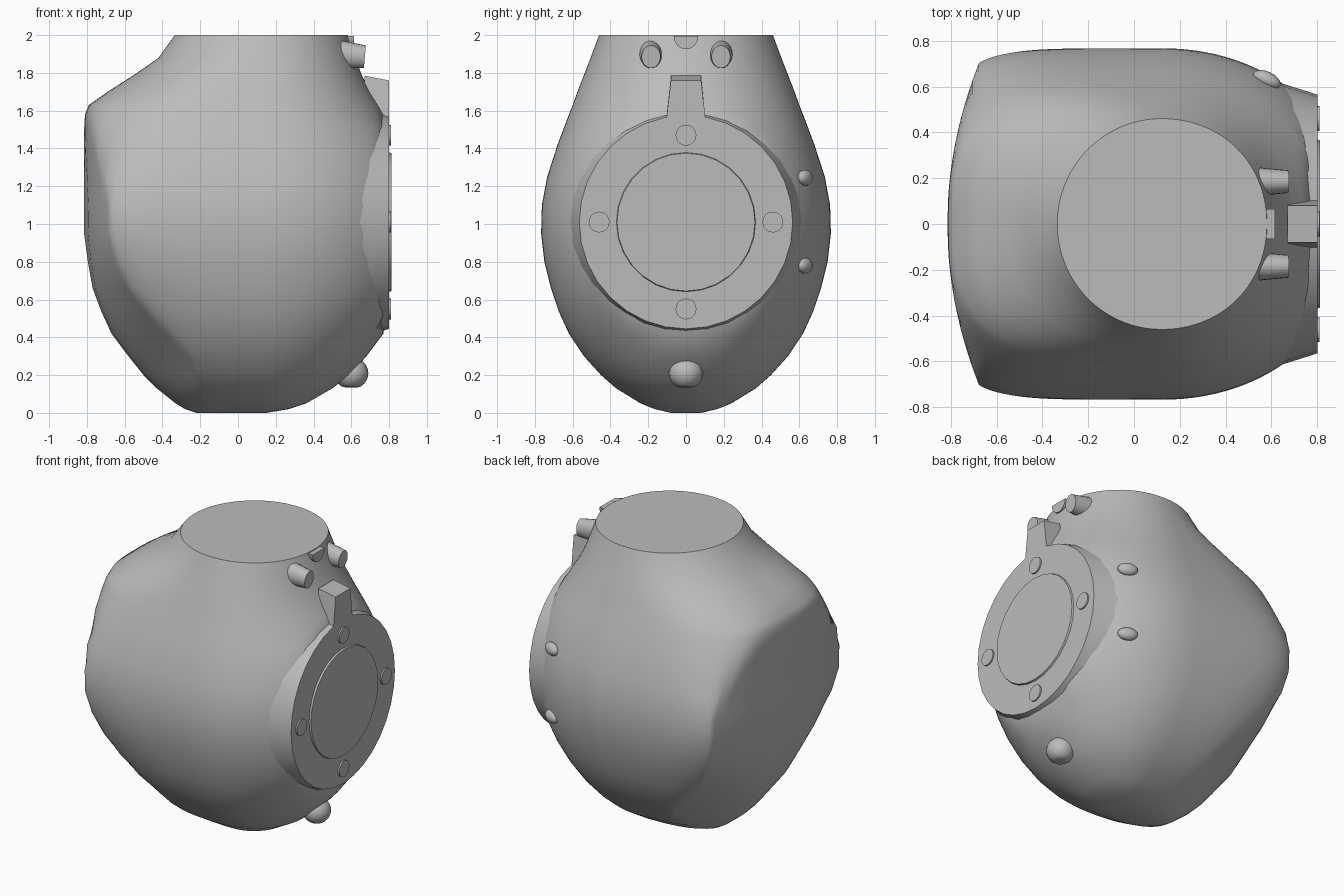
import bpy, bmesh
from math import sin, cos, pi, radians, copysign
from mathutils import Matrix

if "Cube" in bpy.data.objects:
    bpy.data.objects.remove(bpy.data.objects["Cube"])

# One plain grey casting material
GREY = (0.5, 0.5, 0.5, 1)
mat = bpy.data.materials.new("casting_grey")
mat.use_nodes = True
mat.diffuse_color = GREY
mat.node_tree.nodes["Principled BSDF"].inputs["Base Color"].default_value = GREY


def finish(name, bm, angle=35):
    bmesh.ops.recalc_face_normals(bm, faces=bm.faces[:])
    mesh = bpy.data.meshes.new(name)
    bm.to_mesh(mesh)
    bm.free()
    mesh.materials.append(mat)
    ob = bpy.data.objects.new(name, mesh)
    bpy.context.collection.objects.link(ob)
    bpy.ops.object.select_all(action="DESELECT")
    ob.select_set(True)
    bpy.context.view_layer.objects.active = ob
    bpy.ops.object.shade_smooth_by_angle(angle=radians(angle))
    return ob


def loft(name, rings):
    """Skin a stack of equal-length point rings and cap both ends."""
    bm = bmesh.new()
    rows = [[bm.verts.new(p) for p in ring] for ring in rings]
    n = len(rows[0])
    for a, b in zip(rows, rows[1:]):
        for i in range(n):
            j = (i + 1) % n
            bm.faces.new((a[i], a[j], b[j], b[i]))
    bm.faces.new(rows[0])
    bm.faces.new(rows[-1])
    return finish(name, bm)


def x_cone(name, x0, x1, r0, r1, y, z, segs=24, tall=1, tilt=0):
    """Cylinder or frustum along x."""
    bm = bmesh.new()
    m = (Matrix.Translation(((x0 + x1) / 2, y, z))
         @ Matrix.Rotation(radians(90 + tilt), 4, "Y")
         @ Matrix.Diagonal((tall, 1, 1, 1)))
    bmesh.ops.create_cone(bm, cap_ends=True, segments=segs, radius1=r0,
                          radius2=r1, depth=x1 - x0, matrix=m)
    return finish(name, bm)


def ball(name, centre, radii, turn=0, floor=None):
    bm = bmesh.new()
    m = (Matrix.Translation(centre) @ Matrix.Rotation(radians(turn), 4, "Z")
         @ Matrix.Diagonal((*radii, 1)))
    bmesh.ops.create_uvsphere(bm, u_segments=20, v_segments=12, radius=1, matrix=m)
    if floor is not None:
        for v in bm.verts:
            v.co.z = max(v.co.z, floor)
    return finish(name, bm)


# Housing: stacked sections (height, left x, right reach, half width, left squareness)
SECTIONS = [
    (0.00, -0.22, 0.15, 0.08, 2.5), (0.02, -0.28, 0.27, 0.165, 2.5),
    (0.05, -0.33, 0.36, 0.24, 2.5), (0.13, -0.43, 0.50, 0.37, 2.6),
    (0.20, -0.50, 0.59, 0.45, 2.8), (0.30, -0.58, 0.68, 0.54, 3),
    (0.42, -0.67, 0.77, 0.62, 3.2), (0.54, -0.725, 0.85, 0.675, 3.5),
    (0.66, -0.77, 0.91, 0.715, 4), (0.80, -0.795, 0.95, 0.75, 4.8),
    (0.95, -0.815, 0.97, 0.767, 5.6), (1.10, -0.815, 0.97, 0.763, 6),
    (1.25, -0.815, 0.95, 0.735, 5.2), (1.42, -0.815, 0.88, 0.68, 4),
    (1.50, -0.815, 0.83, 0.65, 3.6), (1.58, -0.81, 0.775, 0.62, 3.2),
    (1.63, -0.79, 0.745, 0.60, 3), (1.70, -0.69, 0.70, 0.575, 2.7),
    (1.79, -0.55, 0.655, 0.54, 2.4), (1.88, -0.42, 0.62, 0.505, 2.1),
    (2.00, -0.335, 0.58, 0.46, 2),
]
AXIS, STEPS = 0.12, 120
END, SEAT = -0.815, 0.785


def section(z, left, right, half, square):
    """Rounded outline trimmed by the bowed end wall and the flat flange seat."""
    wall = left if z < 1 else END
    bow = 0.28 + 2.4 * max(0, 0.95 - z) ** 2
    ring = []
    for i in range(STEPS):
        t = 2 * pi * i / STEPS
        c, s = cos(t), sin(t)
        p = 2 / (2.08 if c > 0 else square)
        reach = right - AXIS if c > 0 else AXIS - left
        x = AXIS + reach * copysign(abs(c) ** p, c)
        y = half * copysign(abs(s) ** p, s)
        ring.append((min(max(x, wall + bow * y * y), SEAT), y, z))
    return ring


loft("housing", [section(*row) for row in SECTIONS])

# Side flange, its cover and bolts
FZ = 1.01
x_cone("side_flange", 0.50, 0.80, 0.66, 0.565, 0, FZ, 32)
x_cone("flange_cover", 0.78, 0.812, 0.375, 0.365, 0, FZ, 28)
for i in range(4):
    a = i * pi / 2
    x_cone(f"flange_bolt_{i + 1}", 0.78, 0.81, 0.055, 0.055,
           0.46 * cos(a), FZ + 0.46 * sin(a), 20)

# Tapered lug above the flange
LUG = [(-0.11, 1.5), (0.11, 1.5), (0.08, 1.76), (-0.08, 1.76)]
loft("flange_lug", [[(x, y, z + (rise if z > 1.6 else 0)) for y, z in LUG]
                    for x, rise in ((0.67, 0.025), (0.80, 0))])

# Paired pegs and half-round boss under the neck rim
for side, y in (("left", 0.185), ("right", -0.185)):
    x_cone(f"neck_peg_{side}", 0.50, 0.672, 0.066, 0.05, y, 1.893, 20, 1.2, 5)
arc = [(0.065 * cos(pi * i / 12), 1.995 - 0.07 * sin(pi * i / 12)) for i in range(13)]
loft("neck_boss", [[(x, y, z) for y, z in arc] for x in (0.5, 0.615)])

# Flat-bottomed drain knob and two rear studs
ball("drain_knob", (0.60, 0, 0.21), (0.09, 0.09, 0.085), floor=0.135)
for name, z in (("lower", 0.78), ("upper", 1.245)):
    ball(f"rear_stud_{name}", (0.58, 0.63, z), (0.065, 0.035, 0.042), turn=-25)
